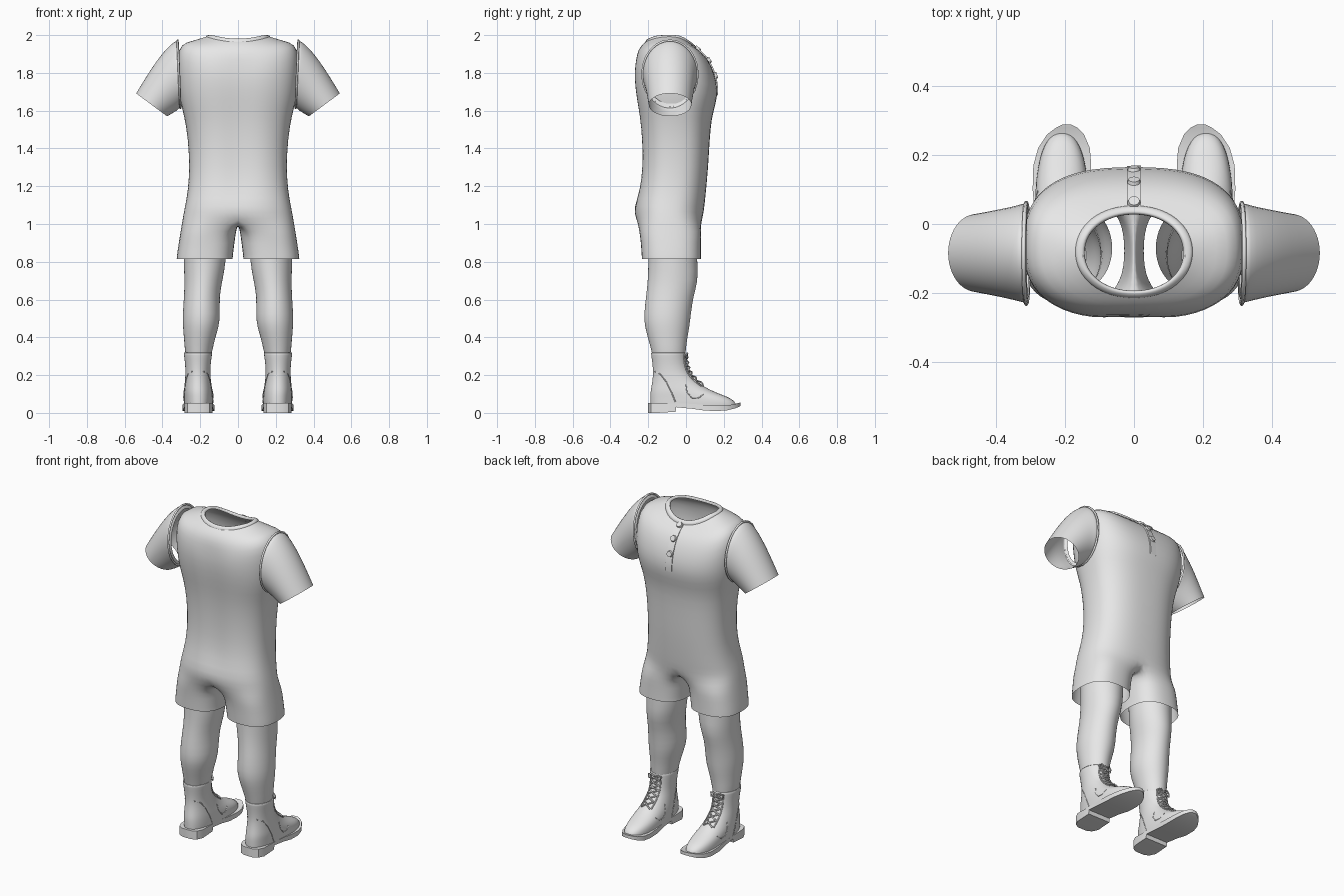
import bpy, bmesh, math
from mathutils import Vector

if "Cube" in bpy.data.objects:
    bpy.data.objects.remove(bpy.data.objects["Cube"])

grey = bpy.data.materials.new("plain_grey")
grey.diffuse_color = (0.8, 0.8, 0.8, 1)
grey.use_nodes = True
grey.node_tree.nodes["Principled BSDF"].inputs["Base Color"].default_value = grey.diffuse_color


def spow(v, n):
    return math.copysign(abs(v) ** (2 / n), v)


def oval(x0, x1, yb, yf, z, n=2.0, count=24, angles=None):
    """Horizontal rounded outline between the given x and y limits."""
    angles = angles or [2 * math.pi * i / count for i in range(count)]
    cx, cy, hx, hy = (x0 + x1) / 2, (yb + yf) / 2, (x1 - x0) / 2, (yf - yb) / 2
    return [Vector((cx + hx * spow(math.cos(a), n), cy + hy * spow(math.sin(a), n), z)) for a in angles]


def bridge(bm, a, b):
    k = len(a)
    for i in range(k):
        bm.faces.new((a[i], a[(i + 1) % k], b[(i + 1) % k], b[i]))


def finish(name, bm, mirror=False, subdiv=0, angle=None):
    bmesh.ops.recalc_face_normals(bm, faces=bm.faces)
    me = bpy.data.meshes.new(name)
    bm.to_mesh(me)
    bm.free()
    ob = bpy.data.objects.new(name, me)
    bpy.context.collection.objects.link(ob)
    me.materials.append(grey)
    for p in me.polygons:
        p.use_smooth = True
    if angle:
        bpy.ops.object.select_all(action='DESELECT')
        ob.select_set(True)
        bpy.context.view_layer.objects.active = ob
        bpy.ops.object.shade_smooth_by_angle(angle=math.radians(angle))
    if mirror:
        ob.modifiers.new("mirror", 'MIRROR').use_mirror_merge = False
    if subdiv:
        m = ob.modifiers.new("smooth", 'SUBSURF')
        m.levels = m.render_levels = subdiv
    return ob


def loft(name, rings, caps=False, **kw):
    bm = bmesh.new()
    vr = [[bm.verts.new(p) for p in r] for r in rings]
    for a, b in zip(vr, vr[1:]):
        bridge(bm, a, b)
    if caps:
        bm.faces.new(vr[0])
        bm.faces.new(vr[-1])
    return finish(name, bm, **kw)


def tubes(name, paths, radius, cyclic=False):
    cu = bpy.data.curves.new(name, 'CURVE')
    cu.dimensions = '3D'
    cu.bevel_depth = radius
    cu.bevel_resolution = 1
    cu.use_fill_caps = True
    for path in paths:
        sp = cu.splines.new('POLY')
        sp.points.add(len(path) - 1)
        for pt, p in zip(sp.points, path):
            pt.co = (*p, 1)
        sp.use_cyclic_u = cyclic
        sp.use_smooth = True
    cu.materials.append(grey)
    ob = bpy.data.objects.new(name, cu)
    bpy.context.collection.objects.link(ob)


def hit(ob, start, direction):
    """Point and normal where a ray meets a finished part."""
    dg = bpy.context.evaluated_depsgraph_get()
    ok, p, nrm, _ = ob.ray_cast(Vector(start), Vector(direction), depsgraph=dg)
    return (Vector(p), Vector(nrm)) if ok else None


def flip(paths):
    return [[Vector((-p[0], p[1], p[2])) for p in path] for path in paths]


# Shirt and shorts: half width, front y, back y, side z, front z, back z, squareness
N = 32
body = [
    (.150, .035, -.200, 2.00, 1.945, 1.975, 2.1), (.175, .052, -.215, 1.99, 1.93, 1.965, 2.1),
    (.240, .085, -.242, 1.97, 1.905, 1.94, 2.3), (.305, .118, -.262, 1.955, 1.87, 1.90, 2.6),
    (.325, .152, -.277, 1.88, 1.80, 1.84, 2.6), (.322, .172, -.282, 1.76, 1.71, 1.77, 2.6),
    (.310, .157, -.268, 1.66, 1.63, 1.66, 2.6), (.285, .136, -.252, 1.57, 1.56, 1.57, 2.5),
    (.265, .126, -.240, 1.45, 1.45, 1.45, 2.5), (.258, .118, -.238, 1.30, 1.30, 1.30, 2.5),
    (.265, .107, -.252, 1.18, 1.18, 1.18, 2.5), (.282, .098, -.277, 1.09, 1.09, 1.09, 2.5),
    (.292, .088, -.270, 1.04, 1.02, 1.03, 2.5)]
rings = []
for hw, yf, yb, zs, zf, zb, n in body:
    ring = oval(-hw, hw, yb, yf, zs, n, N)
    for i, p in enumerate(ring):
        s = math.sin(2 * math.pi * i / N)
        p.z += ((zf if s > 0 else zb) - zs) * s * s
        if s < 0 and 1.1 < zs < 1.9:      # shallow spine hollow
            p.y += .014 * math.exp(-(p.x / .07) ** 2)
    rings.append(ring)
bm = bmesh.new()
vr = [[bm.verts.new(p) for p in r] for r in rings]
for a, b in zip(vr, vr[1:]):
    bridge(bm, a, b)
last = vr[-1]
crotch = [bm.verts.new((0, .088 - .358 * k / 8, 1.0)) for k in range(1, 8)]
out = math.radians(125)
angles = [-out + 2 * out * i / 16 for i in range(17)]
angles += [out + (2 * math.pi - 2 * out) * k / 8 for k in range(1, 8)]
for side in (1, -1):
    prev = [last[(side * i + (0 if side > 0 else 16)) % N] for i in range(-8, 9)] + crotch
    for x0, x1, yb, yf, z in ((.010, .305, -.248, .083, .96), (.018, .315, -.240, .080, .90),
                              (.027, .325, -.236, .080, .83), (.027, .326, -.235, .080, .815)):
        pts = oval(x0, x1, yb, yf, z, 2.5, angles=angles)
        cur = [bm.verts.new((side * p.x, p.y, p.z)) for p in pts]
        bridge(bm, prev, cur)
        prev = cur
suit = finish("shirt_and_shorts", bm, subdiv=1)

# Ribbed neck band with a rolled edge
band = []
for hw, yf, yb, dz in ((.172, .054, -.216, -.004), (.170, .053, -.214, .006), (.158, .042, -.205, .009),
                       (.146, .030, -.196, .006), (.144, .028, -.194, -.012)):
    ring = oval(-hw, hw, yb, yf, 0, 2.1, 32)
    t = (hw - .150) / .025
    for i, p in enumerate(ring):
        s = math.sin(2 * math.pi * i / 32)
        zs, ze = 2.0 - .01 * t, (1.945 if s > 0 else 1.975) - .012 * t
        p.z = min(zs + (ze - zs) * s * s + dz, 2.0)
    band.append(ring)
loft("neck_band", band, subdiv=1)

# Sleeves: top x z, bottom x z, back and front y
sleeve = []
for tx, tz, bx, bz, y0, y1 in (
        (.312, 1.950, .300, 1.635, -.212, .042), (.320, 1.972, .305, 1.615, -.232, .062),
        (.336, 1.968, .312, 1.610, -.228, .060), (.375, 1.935, .322, 1.600, -.222, .052),
        (.430, 1.868, .342, 1.588, -.213, .045), (.490, 1.775, .360, 1.577, -.205, .036),
        (.540, 1.692, .375, 1.570, -.198, .030)):
    t, b = Vector((tx, 0, tz)), Vector((bx, 0, bz))
    ring = []
    for i in range(24):
        a = 2 * math.pi * i / 24
        p = (t + b) / 2 + (t - b) / 2 * math.cos(a)
        p.y = (y0 + y1) / 2 + (y1 - y0) / 2 * math.sin(a)
        ring.append(p)
    sleeve.append(ring)
loft("sleeves", sleeve, mirror=True, subdiv=1)
tubes("armhole_seams", [sleeve[1]] + flip([sleeve[1]]), .006, True)

# Button placket and buttons on the chest
zs = [1.935 - .255 * i / 12 for i in range(13)]
bm = bmesh.new()
cols = [[bm.verts.new(hit(suit, (x, 1, z), (0, -1, 0))[0] + Vector((0, d, d * .5)))
         for z in zs] for x, d in ((-.02, .0), (-.02, .004), (.02, .006), (.021, .0))]
for a, b in zip(cols, cols[1:]):
    for i in range(12):
        bm.faces.new((a[i], a[i + 1], b[i + 1], b[i]))
finish("placket", bm, angle=40)
bm = bmesh.new()
for z in (1.925, 1.865, 1.785):
    p, nrm = hit(suit, (0, 1, z), (0, -1, 0))
    m = nrm.to_track_quat('Z', 'Y').to_matrix().to_4x4()
    m.translation = p + nrm * .009
    bmesh.ops.create_cone(bm, cap_ends=True, segments=16, radius1=.019, radius2=.016, depth=.01, matrix=m)
finish("buttons", bm, angle=40)

# Lower legs
loft("legs", [oval(*r) for r in (
    (.062, .288, -.200, .060, .92), (.062, .288, -.200, .060, .80), (.082, .284, -.203, .066, .70),
    (.098, .286, -.212, .040, .62), (.094, .294, -.224, .026, .52), (.100, .293, -.220, .020, .46),
    (.122, .286, -.200, .006, .39), (.135, .282, -.184, .000, .33), (.145, .275, -.175, -.005, .29))],
    mirror=True, subdiv=1)

# Boot uppers
boots = loft("boot_uppers", [oval(*r) for r in (
    (.142, .282, -.180, -.006, .318), (.135, .290, -.188, .000, .322), (.140, .284, -.182, .000, .29),
    (.147, .278, -.175, .010, .23), (.145, .280, -.176, .035, .19), (.140, .283, -.182, .080, .15, 2.1),
    (.135, .287, -.188, .130, .12, 2.2), (.132, .288, -.190, .190, .097, 2.3),
    (.130, .288, -.190, .245, .075, 2.4), (.130, .288, -.190, .268, .050, 2.4),
    (.132, .286, -.188, .268, .030, 2.4))], mirror=True, subdiv=1)

# Boot soles with a stepped heel: y, inner x, outer x, bottom z, top z
sole = []
for y, x0, x1, z0, z1 in (
        (-.200, .180, .240, 0, .052), (-.185, .150, .268, 0, .052), (-.150, .134, .284, 0, .052),
        (-.055, .134, .284, .006, .050), (-.052, .134, .284, .030, .050), (.030, .132, .288, .022, .048),
        (.100, .125, .294, .012, .042), (.170, .124, .292, .010, .038), (.220, .128, .278, .014, .040),
        (.260, .145, .252, .024, .047), (.280, .165, .225, .032, .053), (.288, .182, .208, .036, .055)):
    sole.append([Vector(p) for p in ((x0, y, z0), (x1, y, z0), (x1, y, z1), (x0, y, z1))])
loft("boot_soles", sole, caps=True, mirror=True, angle=35)

# Boot seams: heel panel and toe panel on both flanks
seams = []
for line in (((-.165, .220), (-.135, .205), (-.105, .165), (-.075, .105), (-.055, .055)),
             ((.000, .150), (.005, .110), (.030, .080), (.065, .078), (.095, .100))):
    for x, d in ((1, -1), (0, 1)):
        hits = [hit(boots, (x, y, z), (d, 0, 0)) for y, z in line]
        seams.append([h[0] for h in hits if h])
tubes("boot_seams", seams + flip(seams), .003)

# Crossed laces, side facings and a small bow
laces, facings = [], []
levels = [.140 + .028 * i for i in range(7)]


def lace_point(x, z, lift):
    p, nrm = hit(boots, (.212 + x, 1, z), (0, -1, 0))
    return p + nrm * lift


for za, zb in zip(levels, levels[1:]):
    for s in (1, -1):
        laces.append([lace_point(s * .028 * (1 - 2 * t), za + (zb - za) * t, .004 + .006 * (1 - abs(2 * t - 1)))
                      for t in (0, .25, .5, .75, 1)])
for s in (1, -1):
    facings.append([lace_point(s * .034, z, .001) for z in levels])
    laces.append([lace_point(s * x, z, d) for x, z, d in (
        (0, .305, .008), (.02, .315, .014), (.036, .305, .014), (.03, .285, .014), (.01, .295, .010))])
tubes("laces", laces + flip(laces), .0045)
tubes("lace_facings", facings + flip(facings), .004)
